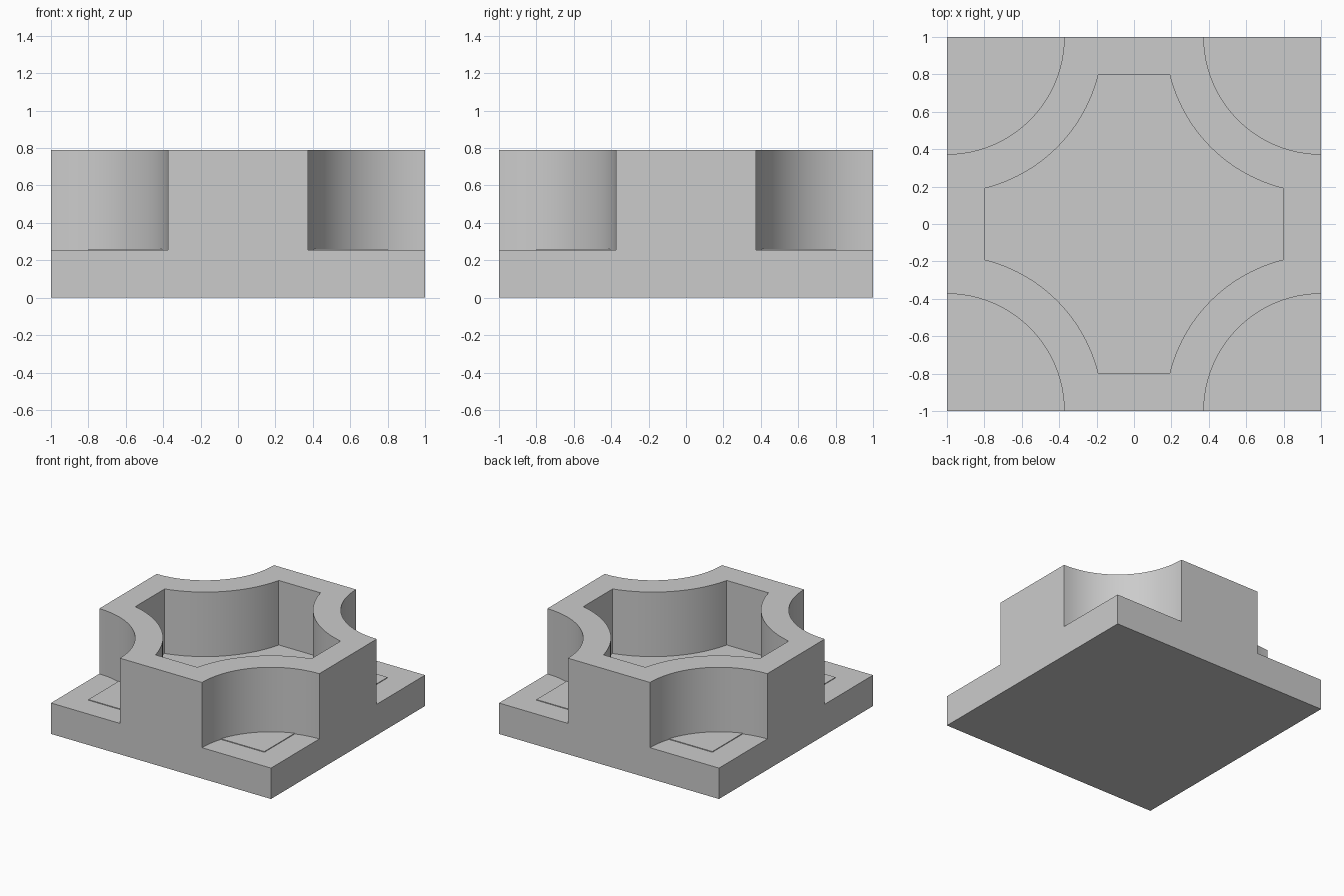
import bpy
import bmesh
from math import sin, cos, asin, pi, hypot

cube = bpy.data.objects.get("Cube")
if cube:
    bpy.data.objects.remove(cube, do_unlink=True)

BASE_Z, PLATE_Z, TOP_Z = 0.254, 0.26, 0.79
CORNER_R = 0.627                 # quarter-round corner bays
INNER, INNER_END = 0.8, 0.19     # cavity half size and half width of its flats
STEPS = 24

grey = bpy.data.materials.new("plain_grey")
grey.use_nodes = True
colour = (0.6, 0.6, 0.6, 1)
grey.diffuse_color = colour
grey.node_tree.nodes["Principled BSDF"].inputs["Base Color"].default_value = colour


def prism(name, outline, z0, z1):
    """Extrude a closed outline between two heights."""
    bm = bmesh.new()
    face = bm.faces.new([bm.verts.new((x, y, z0)) for x, y in outline])
    top = bmesh.ops.extrude_face_region(bm, geom=[face])["geom"]
    verts = [v for v in top if isinstance(v, bmesh.types.BMVert)]
    bmesh.ops.translate(bm, verts=verts, vec=(0, 0, z1 - z0))
    bmesh.ops.recalc_face_normals(bm, faces=bm.faces)
    mesh = bpy.data.meshes.new(name)
    bm.to_mesh(mesh)
    bm.free()
    mesh.materials.append(grey)
    obj = bpy.data.objects.new(name, mesh)
    bpy.context.collection.objects.link(obj)
    return obj


def square(h):
    return [(-h, -h), (h, -h), (h, h), (-h, h)]


def circle(cx, cy, r, n):
    return [(cx + r * cos(2 * pi * i / n), cy + r * sin(2 * pi * i / n))
            for i in range(n)]


def select_only(obj):
    bpy.ops.object.select_all(action="DESELECT")
    obj.select_set(True)
    bpy.context.view_layer.objects.active = obj


def cut(target, cutter):
    cutter.hide_render = True
    mod = target.modifiers.new("cut", "BOOLEAN")
    mod.operation = "DIFFERENCE"
    mod.solver = "EXACT"
    mod.object = cutter
    select_only(target)
    bpy.ops.object.modifier_apply(modifier=mod.name)
    bpy.data.objects.remove(cutter, do_unlink=True)


# Solid block with four round corner bays
body = prism("walled_base", square(1), 0, TOP_Z)
for sx, sy in square(1):
    cut(body, prism("corner_cutter", circle(sx, sy, CORNER_R, STEPS * 4), BASE_Z, 1))

# Cavity: arcs concentric with the corner bays, joined by four flats
radius = hypot(1 - INNER, 1 - INNER_END)
lean = asin((1 - INNER) / radius)
cavity = []
for k, (cx, cy) in enumerate(square(1)):
    # Each arc runs clockwise about its corner, so the outline goes anticlockwise
    start = pi / 2 * (k + 1) - lean
    sweep = pi / 2 - 2 * lean
    for i in range(STEPS + 1):
        a = start - sweep * i / STEPS
        cavity.append((cx + radius * cos(a), cy + radius * sin(a)))
cut(body, prism("cavity_cutter", cavity, BASE_Z, 1))

select_only(body)
bpy.ops.object.shade_smooth_by_angle(angle=pi / 6)

# Slightly raised floor plate, seen in the cavity and the corner bays
prism("floor_plate", square(INNER), BASE_Z - 0.05, PLATE_Z)
